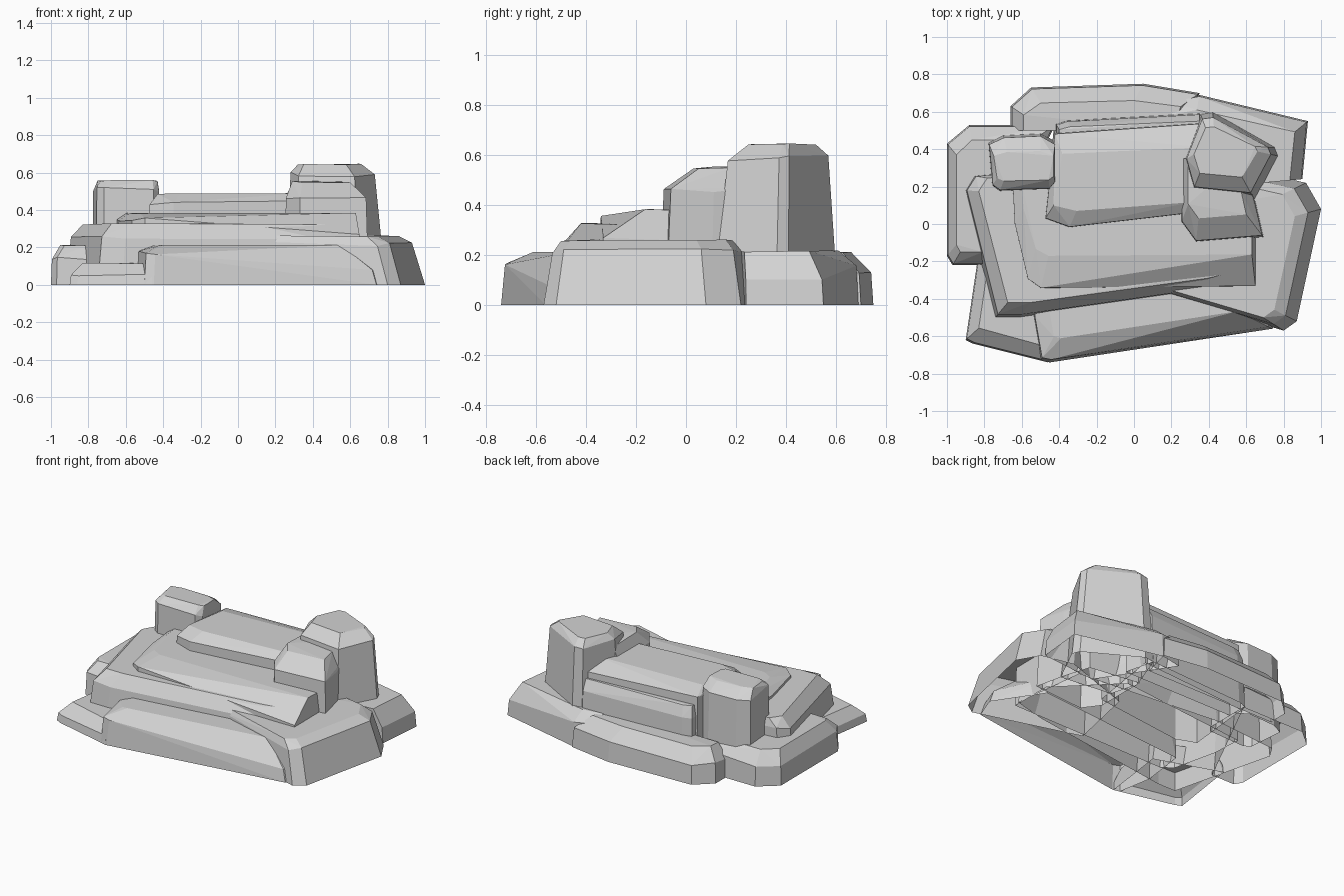
import bpy
import bmesh
import random
from mathutils import Vector

random.seed(4)

cube = bpy.data.objects.get("Cube")
if cube:
    bpy.data.objects.remove(cube, do_unlink=True)

# One plain stone colour
stone = bpy.data.materials.new("grey_stone")
stone.use_nodes = True
colour = (.65, .65, .65, 1)
stone.diffuse_color = colour
stone.node_tree.nodes["Principled BSDF"].inputs["Base Color"].default_value = colour


def shrink(outline, inset, amount):
    """Pull the outline in from the left, right, front and back by the inset."""
    left, right, front, back = (side * amount for side in inset)
    xs = [x for x, y in outline]
    ys = [y for x, y in outline]
    low_x, low_y = min(xs), min(ys)
    width, depth = max(xs) - low_x, max(ys) - low_y
    result = []
    for x, y in outline:
        new_x = low_x + left + (x - low_x) * (width - left - right) / width
        new_y = low_y + front + (y - low_y) * (depth - front - back) / depth
        result.append((new_x, new_y))
    return result


def rock(name, outline, shoulder, top, inset, lean=.3, tilt=0):
    """Chiselled block: base, leaning shoulder and inset crown, open underneath."""
    mesh = bpy.data.meshes.new(name)
    shape = bmesh.new()
    middle = sum(x for x, y in outline) / len(outline)
    for x, y in outline:
        shape.verts.new((x, y, 0))
    for x, y in shrink(outline, inset, lean):
        height = shoulder + tilt * (x - middle) + random.uniform(-.015, .015)
        shape.verts.new((x, y, height))
    for x, y in shrink(outline, inset, 1):
        shape.verts.new((x, y, top - random.uniform(0, .008)))
    bmesh.ops.convex_hull(shape, input=shape.verts)
    loose = [v for v in shape.verts if not v.link_faces]
    bmesh.ops.delete(shape, geom=loose, context="VERTS")
    bmesh.ops.dissolve_limit(shape, angle_limit=.06, verts=shape.verts, edges=shape.edges)
    bmesh.ops.recalc_face_normals(shape, faces=shape.faces)
    underside = [f for f in shape.faces if f.normal.dot(Vector((0, 0, -1))) > .9]
    bmesh.ops.delete(shape, geom=underside, context="FACES")
    shape.to_mesh(mesh)
    shape.free()
    mesh.materials.append(stone)
    part = bpy.data.objects.new(name, mesh)
    bpy.context.collection.objects.link(part)
    return part


# Low ring of stones around the foot
rock("front_left_foot_stone",
     [(-.9, -.62), (-.86, -.64), (-.46, -.74), (-.4, -.3), (-.83, -.15)],
     shoulder=.06, top=.12, inset=(.07, 0, .08, 0), lean=.1)
rock("front_foot_stone",
     [(-.54, -.5), (-.5, -.73), (-.45, -.74), (.74, -.56), (.8, -.4), (.6, -.1), (-.5, -.2)],
     shoulder=.14, top=.215, inset=(.08, .2, .13, 0), lean=.12, tilt=-.07)
rock("right_foot_stone",
     [(.1, -.36), (.8, -.57), (.87, -.52), (1, .08), (.92, .22), (.7, .27), (.2, .1)],
     shoulder=.22, top=.265, inset=(0, .14, .07, .07), lean=.5)
rock("back_right_foot_stone",
     [(.2, .66), (.35, .69), (.93, .55), (.9, .24), (.5, .2)],
     shoulder=.13, top=.22, inset=(0, .07, 0, .08), lean=.1, tilt=-.08)
rock("back_foot_stone",
     [(-.66, .5), (-.66, .63), (-.55, .73), (.05, .75), (.35, .7), (.3, .5)],
     shoulder=.13, top=.215, inset=(.07, .1, 0, .09), lean=.1)
rock("left_foot_stone",
     [(-1, -.17), (-.97, -.22), (-.8, -.22), (-.7, .2), (-.42, .53), (-.88, .53), (-1, .43)],
     shoulder=.14, top=.215, inset=(.05, .12, .07, .08), lean=.1)

# Wide stepped slabs in the middle
rock("lower_slab",
     [(-.92, .18), (-.87, .26), (-.4, .3), (.6, .2), (.66, -.3), (.42, -.36), (-.62, -.51), (-.75, -.51)],
     shoulder=.25, top=.33, inset=(.09, .05, .09, .02), lean=.3, tilt=-.03)
rock("middle_slab",
     [(-.65, .2), (-.64, 0), (-.57, -.3), (-.5, -.35), (.65, -.34), (.65, -.05), (.3, .3)],
     shoulder=.32, top=.385, inset=(.05, .02, .18, 0), lean=.05, tilt=-.06)
rock("back_step",
     [(-.42, .4), (-.42, .54), (-.36, .56), (.35, .6), (.4, .4)],
     shoulder=.34, top=.4, inset=(.02, 0, 0, .05))
rock("upper_slab",
     [(-.48, .02), (-.35, -.03), (.3, .05), (.38, .56), (-.43, .5)],
     shoulder=.44, top=.49, inset=(.05, 0, .1, .15), lean=.15)

# Standing boulders on top
rock("left_boulder",
     [(-.78, .44), (-.76, .2), (-.72, .17), (-.45, .18), (-.42, .22), (-.42, .44), (-.5, .49), (-.7, .48)],
     shoulder=.51, top=.56, inset=(.03, .01, .06, .1), lean=.2)
rock("tall_right_boulder",
     [(.25, .33), (.35, .6), (.42, .61), (.77, .41), (.79, .36), (.66, .1), (.3, .14)],
     shoulder=.59, top=.65, inset=(.07, .13, .15, .09), lean=.45)
rock("front_right_boulder",
     [(.25, .35), (.25, 0), (.33, -.11), (.7, -.08), (.66, .1), (.6, .3)],
     shoulder=.46, top=.555, inset=(.04, .1, .14, 0), lean=.15)
